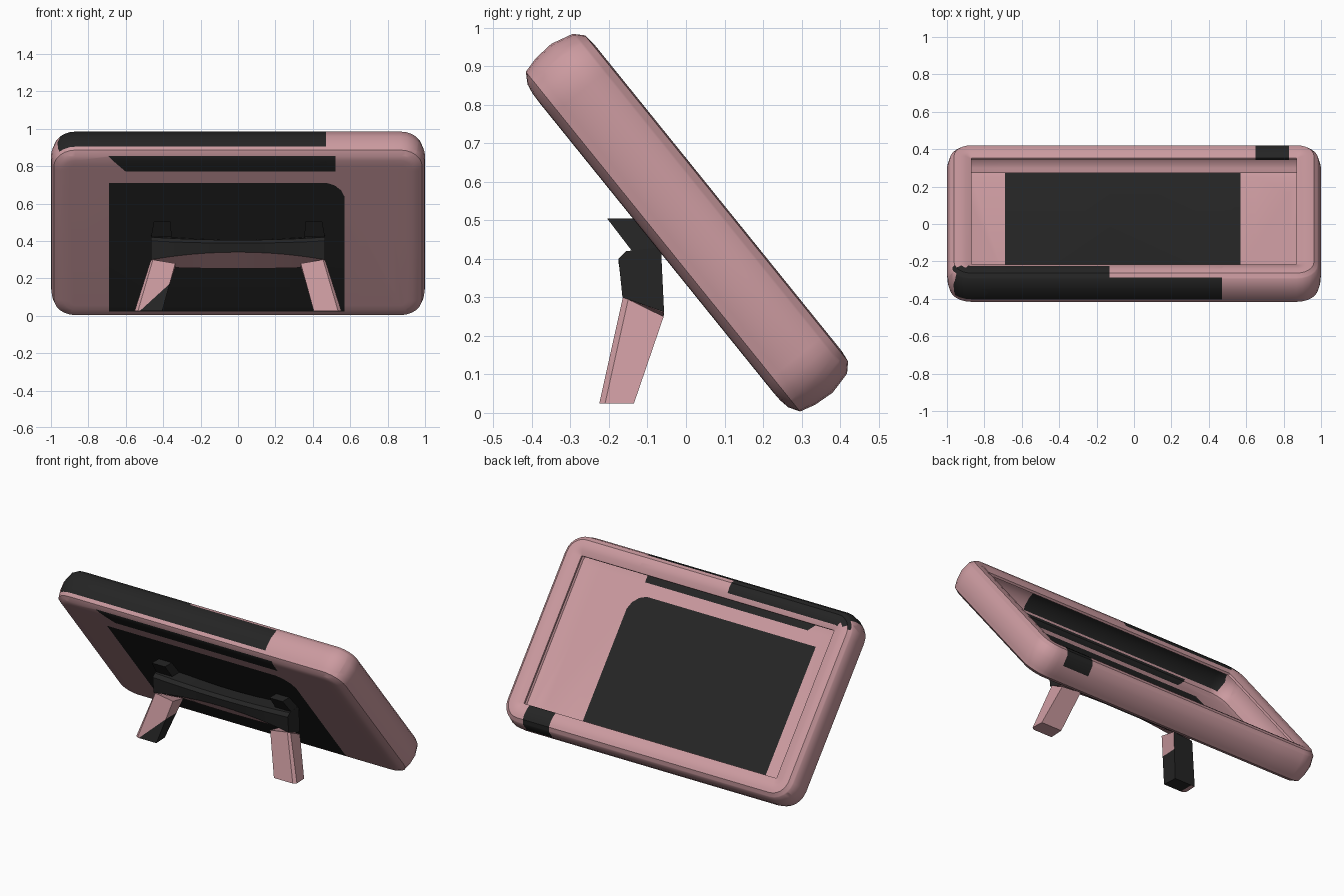
import bpy, bmesh, math
from mathutils import Vector

if "Cube" in bpy.data.objects:
    bpy.data.objects.remove(bpy.data.objects["Cube"])


def make_mat(name, col):
    m = bpy.data.materials.new(name)
    m.diffuse_color = (*col, 1)
    m.use_nodes = True
    m.node_tree.nodes["Principled BSDF"].inputs["Base Color"].default_value = m.diffuse_color
    return m


PINK = make_mat("dusty_pink", (0.60, 0.325, 0.35))
BLACK = make_mat("soft_black", (0.018, 0.018, 0.018))


def finish(bm, name, smooth=None):
    bmesh.ops.recalc_face_normals(bm, faces=bm.faces[:])
    me = bpy.data.meshes.new(name)
    bm.to_mesh(me)
    bm.free()
    ob = bpy.data.objects.new(name, me)
    bpy.context.collection.objects.link(ob)
    me.materials.append(PINK)
    me.materials.append(BLACK)
    if smooth:
        bpy.ops.object.select_all(action='DESELECT')
        ob.select_set(True)
        bpy.context.view_layer.objects.active = ob
        bpy.ops.object.shade_smooth_by_angle(angle=math.radians(smooth))
    return ob


def cut(bm, co, no):
    bmesh.ops.bisect_plane(bm, geom=bm.verts[:] + bm.edges[:] + bm.faces[:],
                           plane_co=co, plane_no=no, dist=1e-5)


def loft(loops):
    """Skin closed loops of equal length and cap both ends."""
    bm = bmesh.new()
    rings = [[bm.verts.new(p) for p in loop] for loop in loops]
    k = len(rings[0])
    for a, b in zip(rings, rings[1:]):
        for i in range(k):
            j = (i + 1) % k
            bm.faces.new((a[i], a[j], b[j], b[i]))
    bm.faces.new(rings[0][::-1])
    bm.faces.new(rings[-1])
    bmesh.ops.recalc_face_normals(bm, faces=bm.faces[:])
    return bm


# ---- Case: rolled-edge shell, built flat as (x, u along slope, n thickness)
def rounded_rect(d, n, segs=6):
    a, b, r = 1 - d, 0.582 - d, max(0.13 - d, 0.004)
    pts = []
    for q, (sx, sy) in enumerate(((1, 1), (-1, 1), (-1, -1), (1, -1))):
        for i in range(segs + 1):
            t = math.pi / 2 * (q + i / segs)
            pts.append((sx * (a - r) + r * math.cos(t),
                        sy * (b - r) + r * math.sin(t), n))
    return pts


profile = [(.10, -.1), (.07, -.099), (.043, -.094), (.015, -.077), (.004, -.035),
           (0, .02), (.015, .08), (.038, .102), (.07, .106), (.10, .101),
           (.13, .088), (.13, .074), (.09, .084), (.055, .078), (.035, .06),
           (.022, .01), (.028, -.04), (.05, -.075), (.08, -.084)]
case = loft([rounded_rect(d, n) for d, n in profile])

# half-planes (px, pu, nx, nu): inside where (p - p0) . n < 0
panel = [(-.69, 0, -1, 0), (0, -.528, 0, -1)]
for deg in (0, 22.5, 45, 67.5, 90):          # rounded upper corner
    c, s = math.cos(math.radians(deg)), math.sin(math.radians(deg))
    panel.append((.45 + .12 * c, .24 + .12 * s, c, s))
strip = [(.52, 0, 1, 0), (0, .437, 0, -1), (0, .539, 0, 1),
         (-.60, .437, -.098, -.09)]
for px, pu, nx, nu in panel + strip:
    cut(case, (px, pu, 0), (nx, nu, 0))
for x in (-.97, -.13, .47, .65, .83):
    cut(case, (x, 0, 0), (1, 0, 0))
for n in (-.055, .085):
    cut(case, (0, 0, n), (0, 0, 1))


def inside(p, planes):
    return all((p.x - a) * c + (p.y - b) * d < 0 for a, b, c, d in planes)


for f in case.faces:
    p = f.calc_center_median()
    x, u, n = p
    dark = n < -.055 and inside(p, panel)
    dark |= n < 0 and inside(p, strip)
    dark |= u > .535 and -.055 < n < .085 and -.97 < x < .47
    dark |= u > .49 and n > .085 and -.97 < x < -.13
    dark |= .65 < x < .83 and u < -.44 and n > .03
    f.material_index = int(dark)

# lean the case back into place
for v in case.verts:
    x, u, n = v.co
    v.co = (x, -.628 * u + .778 * n, .493 + .778 * u + .628 * n)
finish(case, "tablet_case", 35)


# ---- Stand crossbar: gently arched
def bar_section(x):
    t = 1 - (x / .465) ** 2
    return [(x, -.165, .30 + .04 * t), (x, -.175, .40 - .012 * t),
            (x, -.155, .42 - .015 * t), (x, -.065, .43 - .025 * t),
            (x, -.057, .262 - .01 * t)]


bar = loft([bar_section(-.465 + .93 * i / 12) for i in range(13)])
for f in bar.faces:
    f.material_index = int(f.normal.z > -.5 and f.normal.x > -.9)
finish(bar, "stand_crossbar", 30)

# ---- Legs and tabs, mirrored left and right
for s, side in ((1, "right"), (-1, "left")):
    low = [(.405, -.225, .025), (.535, -.225, .025), (.553, -.21, .025),
           (.55, -.135, .025), (.41, -.135, .025)]
    top = [(.335, -.162, .28), (.455, -.164, .30), (.467, -.15, .295),
           (.467, -.058, .25), (.335, -.058, .26)]
    leg = loft([[(s * x, y, z) for x, y, z in lp] for lp in (low, top)])
    if s < 0:                                  # dark toe and back
        cut(leg, (-.52, 0, .03), (-.91, 0, 1))
        for f in leg.faces:
            p = f.calc_center_median()
            f.material_index = int(p.z < .03 + (p.x + .52) * .91 and p.z < .15
                                   or f.normal.y > .6)
    finish(leg, "stand_leg_" + side)

    outline = [(-.205, .505), (-.135, .505), (-.063, .42), (-.14, .42)]
    tab = loft([[(s * (x - (k if z > .5 else 0)), y, z) for y, z in outline]
                for x, k in ((.355, -.005), (.465, .015))])
    for f in tab.faces:
        f.material_index = int(f.normal.x > -.8 or s > 0)
    finish(tab, "stand_tab_" + side)
